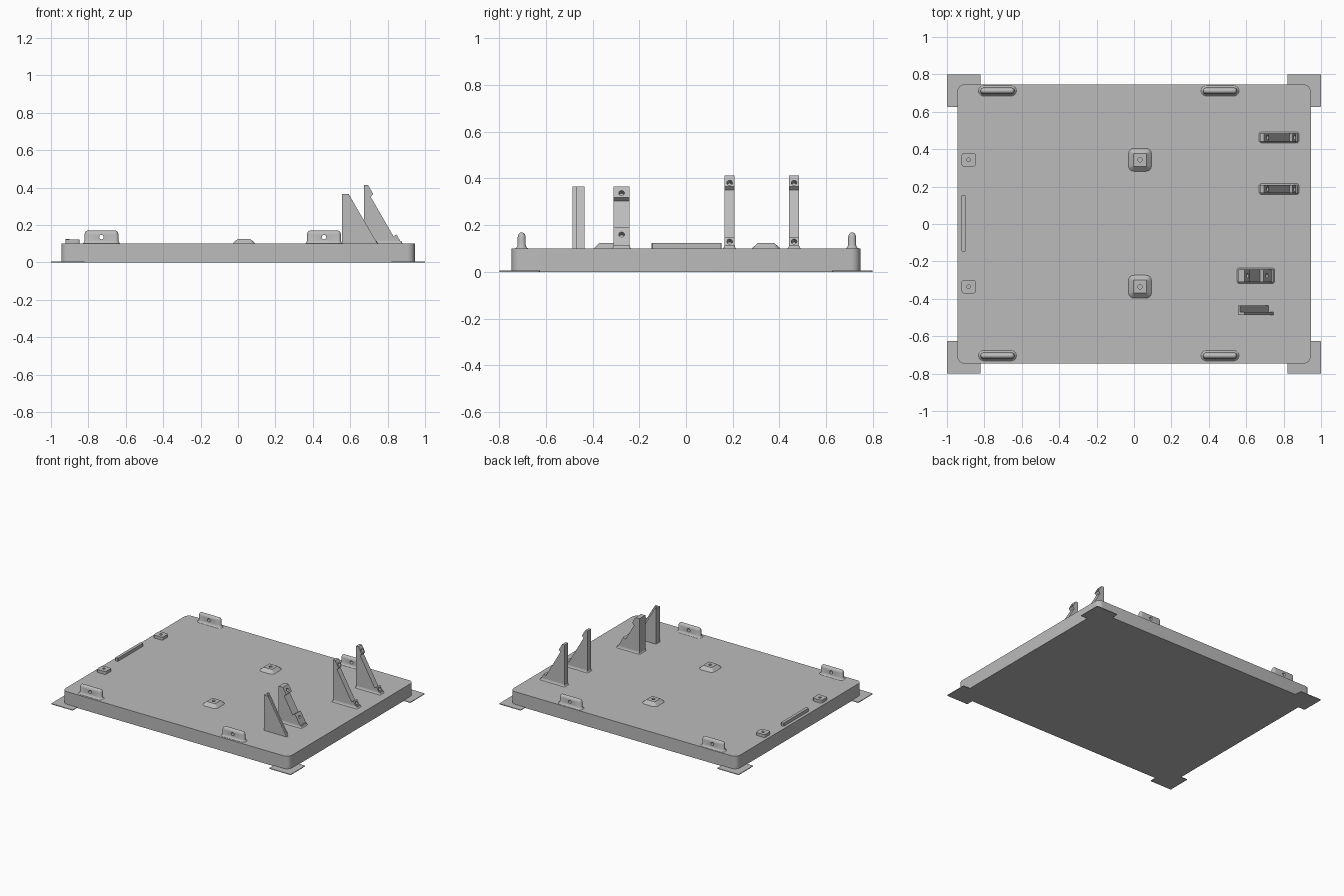
import bpy, bmesh, math
from mathutils import Vector

cube = bpy.data.objects.get("Cube")
if cube:
    bpy.data.objects.remove(cube, do_unlink=True)

grey = bpy.data.materials.new("plain grey")
grey.use_nodes = True
grey.diffuse_color = (0.5, 0.5, 0.5, 1)
grey.node_tree.nodes["Principled BSDF"].inputs["Base Color"].default_value = (0.5, 0.5, 0.5, 1)

TOP = 0.10               # top of the base plate
SLOPE = 1 / math.sqrt(3)  # horizontal run per unit of fall on the brackets


def finish(name, bm):
    bmesh.ops.recalc_face_normals(bm, faces=bm.faces)
    mesh = bpy.data.meshes.new(name)
    bm.to_mesh(mesh)
    bm.free()
    obj = bpy.data.objects.new(name, mesh)
    obj.data.materials.append(grey)
    bpy.context.collection.objects.link(obj)
    return obj


def smooth(obj):
    bpy.ops.object.select_all(action="DESELECT")
    obj.select_set(True)
    bpy.context.view_layer.objects.active = obj
    bpy.ops.object.shade_smooth_by_angle(angle=math.radians(35))


def loft(name, x, y, w, d, radius, layers, steps=6):
    """Rounded rectangle stacked through (height, inset) layers."""
    bm = bmesh.new()
    rings = []
    for z, inset in layers:
        r = max(radius - inset, 0.003)
        hx, hy = w / 2 - inset - r, d / 2 - inset - r
        ring = []
        for q, (sx, sy) in enumerate([(1, 1), (-1, 1), (-1, -1), (1, -1)]):
            for i in range(steps + 1):
                a = (q + i / steps) * math.pi / 2
                ring.append(bm.verts.new((x + sx * hx + r * math.cos(a),
                                          y + sy * hy + r * math.sin(a), z)))
        rings.append(ring)
    for low, high in zip(rings, rings[1:]):
        for i in range(len(low)):
            j = (i + 1) % len(low)
            bm.faces.new((low[i], low[j], high[j], high[i]))
    bm.faces.new(rings[0])
    bm.faces.new(rings[-1])
    return finish(name, bm)


def extrude_profile(name, points, y0, y1):
    """Side profile in x and z, pushed along y."""
    bm = bmesh.new()
    face = bm.faces.new([bm.verts.new((x, y0, z)) for x, z in points])
    out = bmesh.ops.extrude_face_region(bm, geom=[face])
    verts = [v for v in out["geom"] if isinstance(v, bmesh.types.BMVert)]
    bmesh.ops.translate(bm, verts=verts, vec=(0, y1 - y0, 0))
    return finish(name, bm)


def drill(obj, centre, axis, length, radius=0.012):
    """Cut a round hole centred on a point."""
    bm = bmesh.new()
    bmesh.ops.create_cone(bm, cap_ends=True, segments=20, radius1=radius,
                          radius2=radius, depth=length)
    turn = Vector((0, 0, 1)).rotation_difference(Vector(axis))
    bmesh.ops.rotate(bm, verts=bm.verts, matrix=turn.to_matrix())
    bmesh.ops.translate(bm, verts=bm.verts, vec=centre)
    cutter = finish("hole_cutter", bm)
    cutter.hide_render = True
    mod = obj.modifiers.new("hole", "BOOLEAN")
    mod.operation, mod.solver, mod.object = "DIFFERENCE", "EXACT", cutter
    bpy.context.view_layer.objects.active = obj
    bpy.ops.object.modifier_apply(modifier=mod.name)
    bpy.data.objects.remove(cutter, do_unlink=True)


# Base plate and thin corner pads
smooth(loft("base_plate", 0, 0, 1.89, 1.494, 0.04, [(0, 0), (TOP, 0)]))
for sx, side in ((1, "left"), (-1, "right")):
    for sy, end in ((1, "back"), (-1, "front")):
        loft(f"corner_pad_{end}_{side}", sx * 0.91, sy * 0.713, 0.18, 0.174, 0.003,
             [(0, 0), (0.005, 0)], 1)

# Rounded lugs with cross holes along the front and back edges
lug_layers = [(TOP - 0.005, 0), (TOP, 0), (0.104, 0.006), (0.115, 0.011), (0.15, 0.011),
              (0.160, 0.014), (0.166, 0.019), (0.169, 0.024)]
for x, side in ((-0.73, "right"), (0.46, "left")):
    for y, end in ((0.712, "back"), (-0.704, "front")):
        lug = loft(f"lug_{end}_{side}", x, y, 0.204, 0.056, 0.028, lug_layers)
        drill(lug, (x, y, 0.135), (0, 1, 0), 0.2)
        smooth(lug)

# Tapered bosses and small square pads, each with a screw hole
for y, end in ((0.343, "back"), (-0.335, "front")):
    boss = loft(f"boss_{end}", 0.032, y, 0.122, 0.122, 0.028,
                [(TOP - 0.005, 0), (TOP, 0), (0.124, 0.026)])
    drill(boss, (0.032, y, 0.124), (0, 0, 1), 0.04)
    pad = loft(f"square_pad_{end}", -0.884, y, 0.075, 0.072, 0.013,
               [(TOP - 0.005, 0), (0.122, 0)])
    drill(pad, (-0.884, y, 0.122), (0, 0, 1), 0.04, 0.01)
    smooth(boss)
    smooth(pad)

# Long locating rib
loft("locating_rib", -0.911, 0.003, 0.022, 0.30, 0.003, [(TOP - 0.005, 0), (0.124, 0)], 1)


def notched_bracket(name, x, y, width, top, foot, upper, lower, holes, recess):
    """Sloped bracket with a recess between an upper and a lower lip."""
    def edge(z, back=0):
        return (foot - (z - TOP) * SLOPE - back, z)
    base = TOP - 0.005
    points = [(x, base), (x, top), edge(top), edge(upper), edge(upper - 0.015, recess),
              edge(lower - 0.012, recess), edge(lower), edge(TOP), (foot, base)]
    obj = extrude_profile(name, points, y - width / 2, y + width / 2)
    for z in holes:
        hx, hz = edge(z)
        drill(obj, (hx, y, hz), (0.866, 0, 0.5), 0.05)
    smooth(obj)
    loft(name + "_skirt", (x + foot) / 2, y, foot - x + 0.012, width + 0.016, 0.012,
         [(base, 0), (TOP, 0), (0.105, 0.005), (0.115, 0.008)])


# Tall pair at the back, wide one nearer the front
for y, end in ((0.463, "back"), (0.187, "middle")):
    notched_bracket(f"tall_bracket_{end}", 0.675, y, 0.042, 0.413, 0.876,
                    0.365, 0.15, (0.382, 0.13), 0.022)
notched_bracket("wide_bracket", 0.557, -0.276, 0.068, 0.366, 0.745,
                0.318, 0.192, (0.338, 0.16), 0.025)

# Stepped wedge: full side wall and a lower sloping shelf beside it
for name, top_x, foot, y0, y1 in (("wedge_wall", 0.591, 0.746, -0.486, -0.470),
                                  ("wedge_shelf", 0.566, 0.720, -0.471, -0.435)):
    extrude_profile(name, [(0.556, TOP - 0.005), (0.556, 0.366), (top_x, 0.366),
                           (foot, TOP), (foot, TOP - 0.005)], y0, y1)
